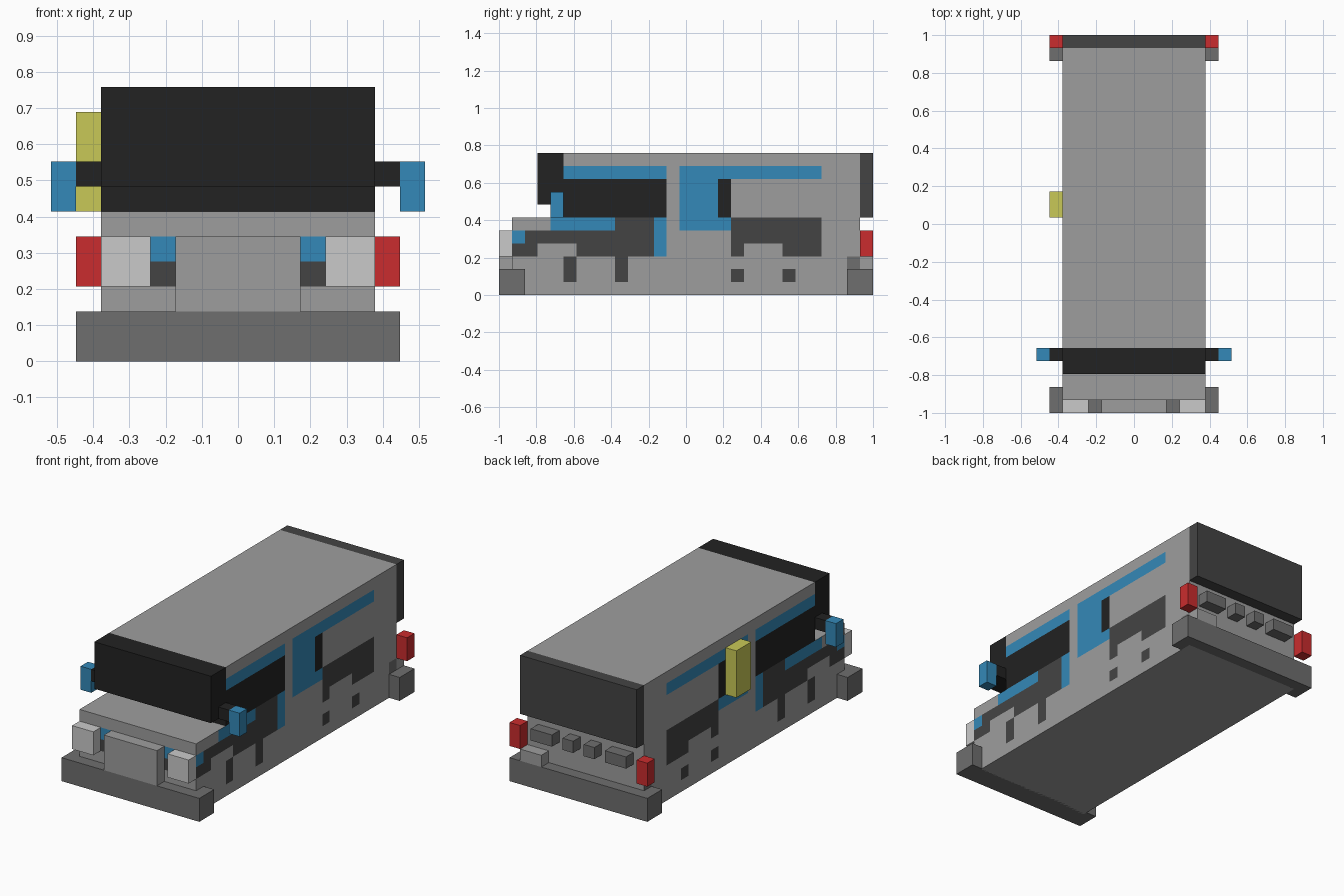
import bpy, bmesh

if "Cube" in bpy.data.objects:
    bpy.data.objects.remove(bpy.data.objects["Cube"])

U = 2 / 29  # grid unit: the van is 29 units long


def material(name, hex_code):
    def lin(c):
        return c / 12.92 if c <= 0.04045 else ((c + 0.055) / 1.055) ** 2.4
    m = bpy.data.materials.new(name)
    rgb = [lin(int(hex_code[i:i + 2], 16) / 255) for i in (0, 2, 4)]
    m.diffuse_color = (*rgb, 1)
    m.use_nodes = True
    m.node_tree.nodes["Principled BSDF"].inputs["Base Color"].default_value = m.diffuse_color
    return m


SILVER = material("silver grey", "9e9e9e")
BLUE = material("blue", "3489b8")
BLACK = material("glass black", "222222")
DARK = material("dark grey", "444444")
MID = material("bumper grey", "6e6e6e")
PALE = material("pale lamp", "cacaca")
RED = material("red lamp", "ca2c2e")
YELLOW = material("yellow", "c9c957")


def finish(name, bm, mats):
    me = bpy.data.meshes.new(name)
    bm.to_mesh(me)
    bm.free()
    for m in mats:
        me.materials.append(m)
    ob = bpy.data.objects.new(name, me)
    bpy.context.collection.objects.link(ob)
    return ob


def box(name, x, y, z, mat):
    """Box from ranges in grid units; y counts from the front bumper."""
    bm = bmesh.new()
    bmesh.ops.create_cube(bm, size=1)
    for v in bm.verts:
        v.co = [r[0] * U if c < 0 else r[1] * U for c, r in zip(v.co, (x, y, z))]
        v.co.y -= 1
    return finish(name, bm, [mat])


def pair(name, x, y, z, mat):
    box("right_" + name, x, y, z, mat)
    box("left_" + name, (-x[1], -x[0]), y, z, mat)


# Body: stepped side profile extruded across the width
bm = bmesh.new()
profile = [(1, 0), (28, 0), (28, 11), (5, 11), (5, 6), (1, 6)]
face = bm.faces.new([bm.verts.new((-5.5 * U, y * U - 1, z * U)) for y, z in profile])
side = bmesh.ops.extrude_face_region(bm, geom=[face])["geom"]
bmesh.ops.translate(bm, vec=(11 * U, 0, 0),
                    verts=[g for g in side if isinstance(g, bmesh.types.BMVert)])
bmesh.ops.recalc_face_normals(bm, faces=bm.faces)


def cut(axis, pos):
    co, no = [0, 0, 0], [0, 0, 0]
    co[axis], no[axis] = pos, 1
    bmesh.ops.bisect_plane(bm, geom=bm.verts[:] + bm.edges[:] + bm.faces[:],
                           plane_co=co, plane_no=no, dist=1e-5)


# Side paint: (y0, y1, z0, z1, colour slot); later entries cover earlier ones
slots = [SILVER, BLUE, BLACK, DARK, MID]
paint = [
    (1, 12, 3, 5, 3), (9, 12, 5, 6, 3), (3, 6, 3, 4, 0),      # front arch trim
    (5, 6, 1, 3, 3), (9, 10, 1, 3, 3),                        # front step marks
    (1, 2, 4, 5, 1), (4, 9, 5, 6, 1), (12, 13, 3, 6, 1),      # front stripes
    (5, 13, 9, 10, 1), (5, 13, 6, 9, 2),                      # cab window
    (14, 18, 5, 10, 1), (18, 25, 9, 10, 1), (17, 18, 6, 9, 2),  # rear stripe
    (18, 25, 3, 6, 3), (19, 22, 3, 4, 0),                     # rear arch trim
    (18, 19, 1, 2, 3), (22, 23, 1, 2, 3), (27, 28, 2, 3, 4),  # rear marks
]
for y in sorted({v for p in paint for v in p[:2]}):
    cut(1, y * U - 1)
for z in range(1, 11):
    cut(2, z * U)
for x in (-2.5, 2.5):
    cut(0, x * U)

for f in bm.faces:
    c = f.calc_center_median()
    x, y, z = abs(c.x) / U, (c.y + 1) / U, c.z / U
    if abs(f.normal.x) > 0.9:
        for y0, y1, z0, z1, slot in paint:
            if y0 < y < y1 and z0 < z < z1:
                f.material_index = slot
    elif f.normal.y < -0.9:
        if y > 4:                              # wall under the windscreen
            f.material_index = 2
        elif x > 2.5 and 3 < z < 5:            # recesses beside the grille
            f.material_index = 1 if z > 4 else 3
finish("body", bm, slots)

# Front end
box("front_bumper", (-6.5, 6.5), (0, 2), (0, 2), MID)
box("grille", (-2.5, 2.5), (0, 1), (2, 5), SILVER)
pair("headlight", (3.5, 5.5), (0, 1), (3, 5), PALE)
box("windscreen", (-5.5, 5.5), (3, 5), (7, 11), BLACK)
pair("mirror_arm", (5.5, 6.5), (4, 5), (7, 8), BLACK)
pair("mirror", (6.5, 7.5), (4, 5), (6, 8), BLUE)

# Rear end
box("rear_bumper", (-6.5, 6.5), (27, 29), (0, 2), MID)
box("rear_panel", (-5.5, 5.5), (28, 29), (6, 11), DARK)
pair("tail_light", (5.5, 6.5), (28, 29), (3, 5), RED)
pair("outer_rear_block", (2.5, 4.5), (28, 29), (4, 5), MID)
pair("inner_rear_block", (0.5, 1.5), (28, 29), (4, 5), MID)
box("exhaust", (3.5, 5.5), (28, 29), (2, 3), SILVER)

# Side sign on the left
box("side_sign", (-6.5, -5.5), (15, 17), (6, 10), YELLOW)
